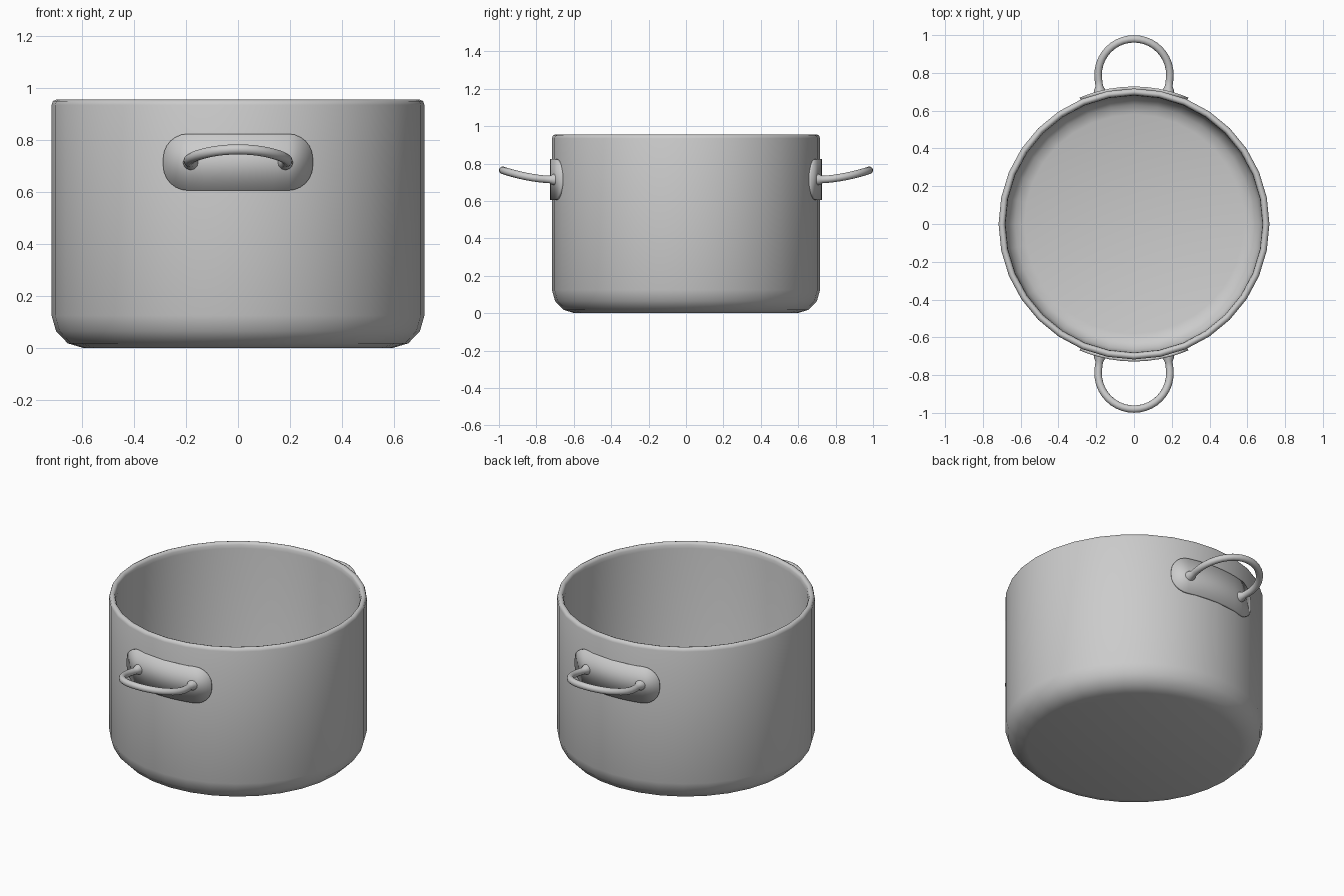
import bpy, bmesh, math

if "Cube" in bpy.data.objects:
    bpy.data.objects.remove(bpy.data.objects["Cube"])

SIDES = 32
WALL_R = 0.717


def add_object(name, mesh, angle=40):
    ob = bpy.data.objects.new(name, mesh)
    bpy.context.collection.objects.link(ob)
    bpy.ops.object.select_all(action='DESELECT')
    ob.select_set(True)
    bpy.context.view_layer.objects.active = ob
    bpy.ops.object.shade_smooth_by_angle(angle=math.radians(angle))
    return ob


def mirror_front_to_back(ob):
    mod = ob.modifiers.new("mirror", 'MIRROR')
    mod.use_axis = (False, True, False)
    mod.use_mirror_merge = False


# Pot body: one lathed profile, outside, over the rim, then inside
profile = [(0, 0), (0.595, 0), (0.655, 0.018), (0.70, 0.065), (WALL_R, 0.125),
           (WALL_R, 0.935), (0.712, 0.95), (0.70, 0.955), (0.689, 0.952), (0.683, 0.94),
           (0.68, 0.92), (0.68, 0.14), (0.665, 0.085), (0.63, 0.05), (0.58, 0.035), (0, 0.035)]
bm = bmesh.new()
verts = [bm.verts.new((r, 0, z)) for r, z in profile]
edges = [bm.edges.new(pair) for pair in zip(verts, verts[1:])]
bmesh.ops.spin(bm, geom=verts + edges, cent=(0, 0, 0), axis=(0, 0, 1),
               angle=math.tau, steps=SIDES, use_merge=True)
bmesh.ops.remove_doubles(bm, verts=bm.verts, dist=0.0005)
bmesh.ops.recalc_face_normals(bm, faces=bm.faces)
mesh = bpy.data.meshes.new("pot_body")
bm.to_mesh(mesh)
bm.free()
add_object("pot_body", mesh, 60)

# Mounting plates: rounded rectangles wrapped around the wall
HALF_W, HALF_H, CORNER, PLATE_Z, PLATE_R = 0.288, 0.109, 0.095, 0.715, 0.728
xs = [HALF_W - CORNER + CORNER * math.sin(math.radians(a)) for a in range(0, 91, 15)]
xs = [-x for x in reversed(xs)] + [-0.13, -0.065, 0, 0.065, 0.13] + xs
bm = bmesh.new()
columns = []
for x in xs:
    d = max(0, abs(x) - (HALF_W - CORNER))
    h = HALF_H - CORNER + math.sqrt(max(0, CORNER ** 2 - d ** 2))
    y = -math.sqrt(PLATE_R ** 2 - x ** 2)
    columns.append([bm.verts.new((x, y, PLATE_Z + s * h)) for s in (-1, 1)])
for a, b in zip(columns, columns[1:]):
    bm.faces.new((a[0], b[0], b[1], a[1]))
mesh = bpy.data.meshes.new("handle_plate")
bm.to_mesh(mesh)
bm.free()
plate = add_object("handle_plate", mesh)
solid = plate.modifiers.new("thickness", 'SOLIDIFY')
solid.thickness = 0.018
mirror_front_to_back(plate)

# Loop handles: a round tube with flared roots, lifting towards the tip
path = [(-0.182, 0.69, 1.5), (-0.182, 0.712, 1.45), (-0.184, 0.73, 1.0), (-0.188, 0.76, 1.0)]
arc = [(-0.19 * math.cos(math.pi * i / 20), 0.79 + 0.19 * math.sin(math.pi * i / 20), 1.0)
       for i in range(21)]
path = path + arc + [(-x, y, r) for x, y, r in reversed(path)]
curve = bpy.data.curves.new("handle_path", 'CURVE')
curve.dimensions = '3D'
curve.bevel_depth = 0.02
curve.bevel_resolution = 4
curve.use_fill_caps = True
spline = curve.splines.new('POLY')
spline.points.add(len(path) - 1)
for p, (x, y, r) in zip(spline.points, path):
    lift = 0.05 * max(0, (y - 0.70) / 0.28) ** 1.8
    p.co = (x, -y, 0.714 + lift, 1)
    p.radius = r
temp = bpy.data.objects.new("handle_path", curve)
bpy.context.collection.objects.link(temp)
bpy.context.view_layer.update()
mesh = bpy.data.meshes.new_from_object(temp.evaluated_get(bpy.context.evaluated_depsgraph_get()))
bpy.data.objects.remove(temp)
handle = add_object("loop_handle", mesh, 60)
mirror_front_to_back(handle)
